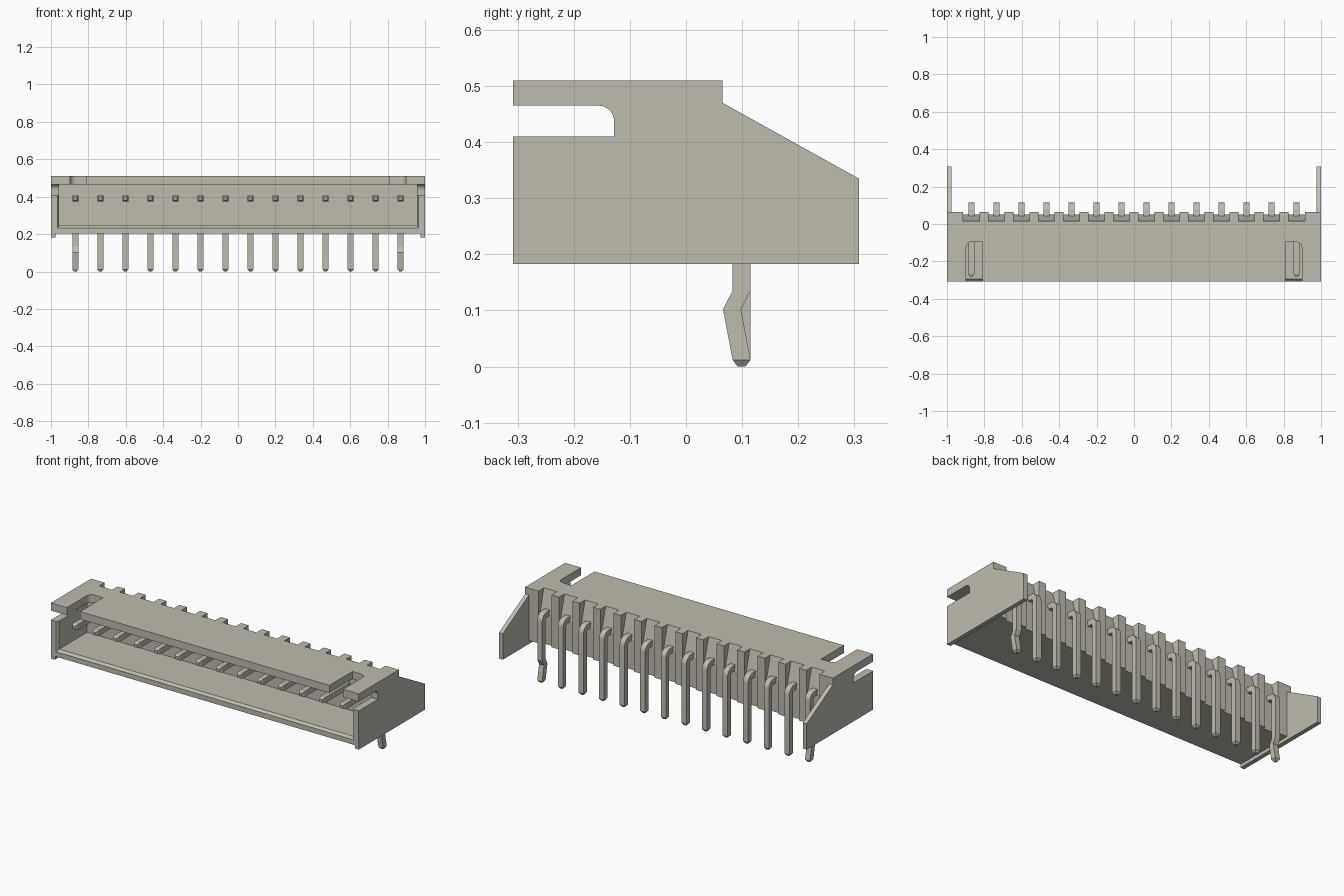
import bpy, bmesh
from math import sin, cos, pi, radians

cube = bpy.data.objects.get("Cube")
if cube:
    bpy.data.objects.remove(cube, do_unlink=True)

mat = bpy.data.materials.new("warm_grey")
mat.use_nodes = True
COLOR = (0.52, 0.50, 0.425, 1)
mat.diffuse_color = COLOR
mat.node_tree.nodes["Principled BSDF"].inputs["Base Color"].default_value = COLOR


def add_loft(bm, rings):
    """Skin a series of equal-length rings and cap both ends."""
    loops = [[bm.verts.new(p) for p in ring] for ring in rings]
    for a, b in zip(loops, loops[1:]):
        for i in range(len(a)):
            j = (i + 1) % len(a)
            bm.faces.new((a[i], a[j], b[j], b[i]))
    bm.faces.new(loops[0][::-1])
    bm.faces.new(loops[-1])


def make(name, lofts):
    bm = bmesh.new()
    for rings in lofts:
        add_loft(bm, rings)
    bmesh.ops.recalc_face_normals(bm, faces=bm.faces[:])
    mesh = bpy.data.meshes.new(name)
    bm.to_mesh(mesh)
    bm.free()
    mesh.materials.append(mat)
    obj = bpy.data.objects.new(name, mesh)
    bpy.context.collection.objects.link(obj)
    return obj


def along_x(profile, x0, x1):
    return [[(x, y, z) for y, z in profile] for x in (x0, x1)]


def along_z(profile, z0, z1):
    return [[(x, y, z) for x, y in profile] for z in (z0, z1)]


def rect(a0, a1, b0, b1):
    return [(a0, b0), (a1, b0), (a1, b1), (a0, b1)]


def arc(cu, cv, r, a0, a1, n=6):
    angles = [radians(a0 + (a1 - a0) * i / n) for i in range(n + 1)]
    return [(cu + r * cos(a), cv + r * sin(a)) for a in angles]


def boolean(target, tool, operation):
    mod = target.modifiers.new(tool.name, 'BOOLEAN')
    mod.object, mod.operation, mod.solver = tool, operation, 'EXACT'
    bpy.context.view_layer.objects.active = target
    bpy.ops.object.modifier_apply(modifier=mod.name)
    bpy.data.objects.remove(tool, do_unlink=True)


FRONT, BACK, BOTTOM, TOP = -0.308, 0.065, 0.203, 0.51
PIN_X = [-0.87 + 1.74 * i / 13 for i in range(14)]

# Housing block joined with the two side plates and their rear wings
housing = make("housing", [along_x(rect(FRONT, BACK, BOTTOM, TOP), -1, 1)])
plate = [(FRONT, 0.183), (0.308, 0.183), (0.308, 0.335), (BACK, 0.47),
         (BACK, TOP), (FRONT, TOP)]
boolean(housing, make("side_plates", [along_x(plate, s, s * 0.975) for s in (-1, 1)]), 'UNION')


# Open cavity with a bevelled front lip
def opening(y, half, floor):
    return [(x, y, z) for x, z in rect(-half, half, floor, 0.465)]


cavity = make("cavity_cutter", [[opening(-0.4, 0.966, 0.232), opening(FRONT, 0.966, 0.232),
                                 opening(-0.295, 0.956, 0.245), opening(-0.035, 0.956, 0.245)]])
boolean(housing, cavity, 'DIFFERENCE')

# Latch slots through the side walls
slot = [(-0.4, 0.41), (-0.128, 0.41)] + arc(-0.156, 0.437, 0.028, 0, 90) + [(-0.4, 0.465)]
boolean(housing, make("side_slot_cutter", [along_x(slot, -1.1, 1.1)]), 'DIFFERENCE')

# Notches in the roof, rounded at the outer rear corner
notch = [(0.81, -0.4), (0.897, -0.4)] + arc(0.867, -0.125, 0.03, 0, 90) + [(0.81, -0.095)]
notches = [along_z([(s * x, y) for x, y in notch], 0.45, 0.6) for s in (-1, 1)]
boolean(housing, make("roof_notch_cutter", notches), 'DIFFERENCE')

# Grooves behind each pin with a sloping upper part
groove = [(0.0123, 0.52), (0.05, 0.38), (0.05, 0.1), (0.1, 0.1), (0.1, 0.52)]
grooves = [along_x(groove, x - 0.043, x + 0.043) for x in PIN_X]
boolean(housing, make("rear_groove_cutter", grooves), 'DIFFERENCE')

# Right-angle pins; the outermost two have kinked legs
H, LEG_Y, PIN_Z, BEND = 0.016, 0.099, 0.39, 0.028


def pin_ring(x, y, z, angle, h=H):
    ny, nz = sin(angle) * h, cos(angle) * h
    w = h
    return [(x - w, y - ny, z - nz), (x + w, y - ny, z - nz),
            (x + w, y + ny, z + nz), (x - w, y + ny, z + nz)]


def pin(x, kinked):
    rings = [pin_ring(x, -0.282, PIN_Z, 0, 0.009), pin_ring(x, -0.268, PIN_Z, 0)]
    for i in range(7):
        a = pi / 2 * i / 6
        rings.append(pin_ring(x, LEG_Y - BEND + BEND * sin(a),
                              PIN_Z - BEND + BEND * cos(a), a))
    if kinked:
        rings += [pin_ring(x, LEG_Y, 0.135, pi / 2), pin_ring(x, LEG_Y - 0.017, 0.102, pi / 2)]
    rings += [pin_ring(x, LEG_Y, 0.012, pi / 2), pin_ring(x, LEG_Y, 0, pi / 2, 0.007)]
    return rings


for i, x in enumerate(PIN_X):
    obj = make(f"pin_{i + 1}", [pin(x, i in (0, 13))])
    bpy.ops.object.select_all(action='DESELECT')
    obj.select_set(True)
    bpy.context.view_layer.objects.active = obj
    bpy.ops.object.shade_smooth_by_angle(angle=radians(20))
